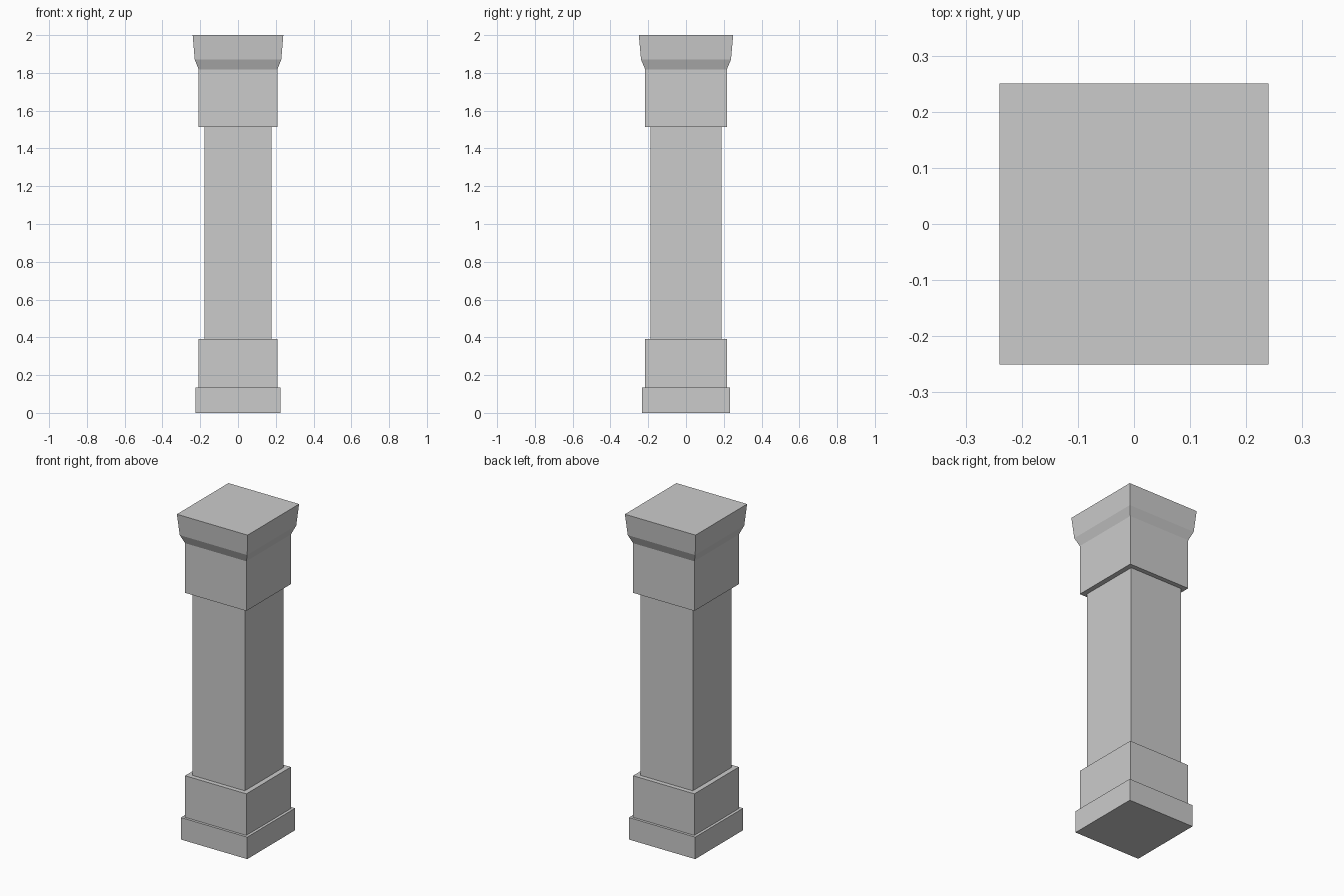
import bpy, bmesh

if "Cube" in bpy.data.objects:
    bpy.data.objects.remove(bpy.data.objects["Cube"])


def square_loft(name, rings, cap_bottom=False, cap_top=False):
    """Loft rectangular rings given as (half_x, half_y, z), bottom to top."""
    bm = bmesh.new()
    loops = [[bm.verts.new((sx * hx, sy * hy, z))
              for sx, sy in ((-1, -1), (1, -1), (1, 1), (-1, 1))]
             for hx, hy, z in rings]
    for low, high in zip(loops, loops[1:]):
        for i in range(4):
            j = (i + 1) % 4
            bm.faces.new((low[i], low[j], high[j], high[i]))
    if cap_bottom:
        bm.faces.new(loops[0][::-1])
    if cap_top:
        bm.faces.new(loops[-1])
    mesh = bpy.data.meshes.new(name)
    bm.to_mesh(mesh)
    bm.free()
    obj = bpy.data.objects.new(name, mesh)
    bpy.context.collection.objects.link(obj)
    return obj


# Half sizes shared between neighbouring parts
foot = (0.225, 0.232)
block = (0.208, 0.216)
shaft = (0.178, 0.188)

# Foot slab with its ledge
square_loft("foot_slab", [(*foot, 0), (*foot, 0.135), (*block, 0.135)], cap_bottom=True)

# Lower block with its ledge
square_loft("lower_block", [(*block, 0.135), (*block, 0.39), (*shaft, 0.39)])

# Plain shaft
square_loft("shaft", [(*shaft, 0.39), (*shaft, 1.513)])

# Upper block with its underside
square_loft("upper_block", [(*shaft, 1.513), (*block, 1.513), (*block, 1.818)])

# Flared capital
square_loft("capital", [(*block, 1.818), (0.229, 0.238, 1.87), (0.24, 0.25, 2.0)], cap_top=True)
